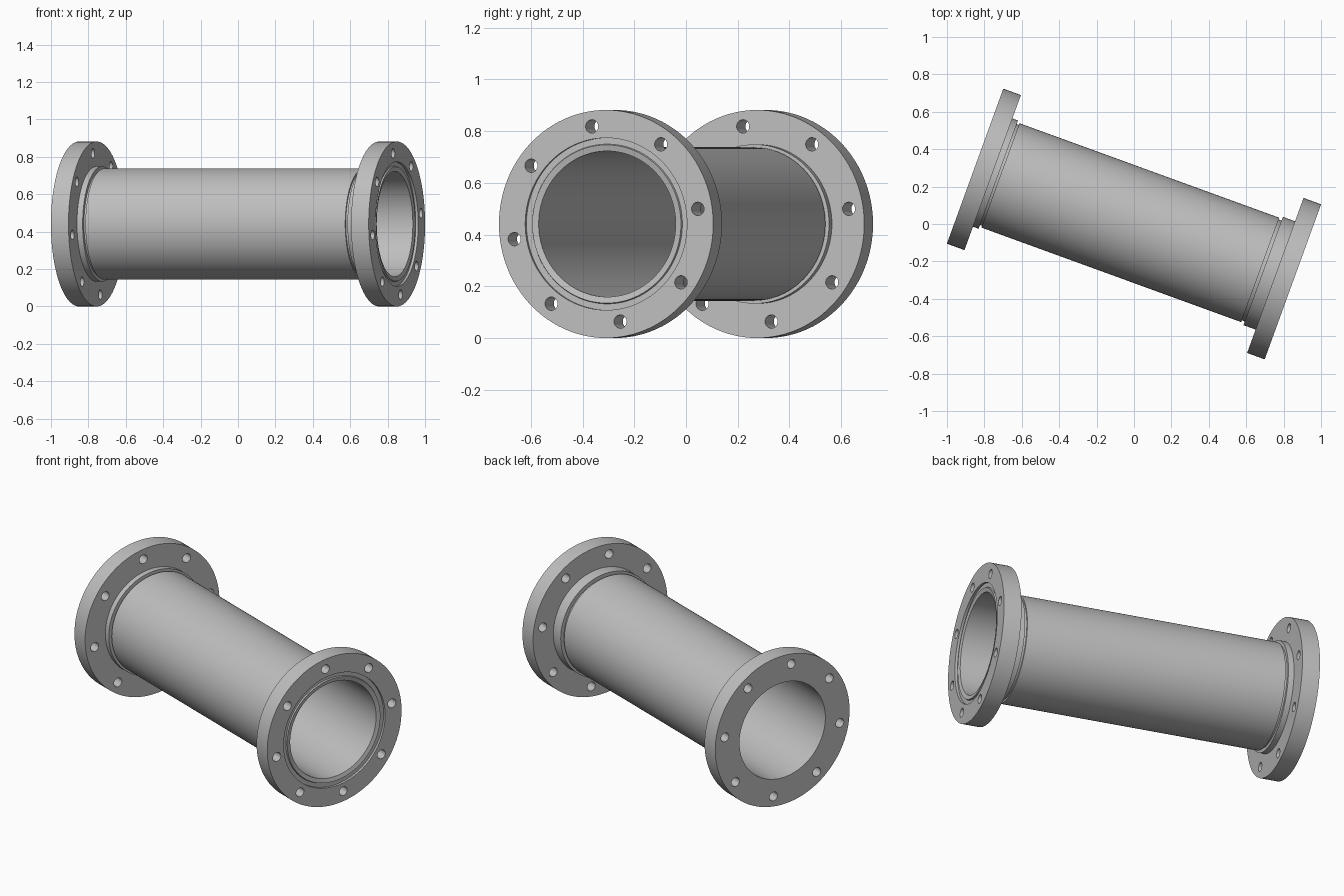
import bpy, bmesh, math
from mathutils import Matrix

default = bpy.data.objects.get("Cube")
if default:
    bpy.data.objects.remove(default, do_unlink=True)

SEGMENTS = 96
RADIUS = 0.441       # flange outer radius
BORE = 0.282
END = 0.904          # half length along the axis
THICK = 0.1          # flange thickness
PLACE = Matrix.Translation((0, 0, RADIUS)) @ Matrix.Rotation(math.radians(-20), 4, "Z")

steel = bpy.data.materials.new("light grey steel")
steel.use_nodes = True
steel.diffuse_color = (0.52, 0.52, 0.52, 1)
steel.node_tree.nodes["Principled BSDF"].inputs["Base Color"].default_value = steel.diffuse_color


def make_object(name, bm):
    bmesh.ops.recalc_face_normals(bm, faces=bm.faces)
    mesh = bpy.data.meshes.new(name)
    bm.to_mesh(mesh)
    bm.free()
    mesh.materials.append(steel)
    obj = bpy.data.objects.new(name, mesh)
    bpy.context.collection.objects.link(obj)
    obj.matrix_world = PLACE
    return obj


def lathe(name, profile):
    """Turn a closed (axial, radius) profile around the local x axis."""
    bm = bmesh.new()
    rings = []
    for k in range(SEGMENTS):
        a = math.tau * k / SEGMENTS
        rings.append([bm.verts.new((s, r * math.cos(a), r * math.sin(a))) for s, r in profile])
    n = len(profile)
    for k, ring in enumerate(rings):
        after = rings[(k + 1) % SEGMENTS]
        for i in range(n):
            j = (i + 1) % n
            bm.faces.new((ring[i], ring[j], after[j], after[i]))
    return make_object(name, bm)


def smooth(obj):
    bpy.ops.object.select_all(action="DESELECT")
    obj.select_set(True)
    bpy.context.view_layer.objects.active = obj
    bpy.ops.object.shade_smooth_by_angle(angle=math.radians(30))


def drill_bolt_holes(flange, side):
    """Cut eight evenly spaced through holes in a flange."""
    bm = bmesh.new()
    for k in range(8):
        spot = (Matrix.Rotation(math.radians(8.8 + 45 * k), 4, "X")
                @ Matrix.Translation((side * (END - THICK / 2), 0.382, 0))
                @ Matrix.Rotation(math.pi / 2, 4, "Y"))
        bmesh.ops.create_cone(bm, cap_ends=True, segments=24, radius1=0.026,
                              radius2=0.026, depth=THICK * 1.5, matrix=spot)
    cutter = make_object("bolt_hole_cutter", bm)
    cutter.hide_render = True
    bpy.context.view_layer.objects.active = flange
    cut = flange.modifiers.new("bolt_holes", "BOOLEAN")
    cut.operation = "DIFFERENCE"
    cut.solver = "EXACT"
    cut.object = cutter
    bpy.ops.object.modifier_apply(modifier=cut.name)
    bpy.data.objects.remove(cutter, do_unlink=True)


# Pipe, with a narrow weld groove turned at each end
GROOVE, PIPE, COLLAR = 0.287, 0.297, 0.308
pipe = lathe("pipe", [
    (-0.772, BORE), (-0.772, GROOVE), (-0.76, GROOVE), (-0.76, PIPE),
    (0.718, PIPE), (0.718, GROOVE), (0.735, GROOVE), (0.735, BORE)])
smooth(pipe)

# Flat flange with a short collar
inner = END - THICK
right_flange = lathe("right_flange", [
    (-END, BORE), (-END, RADIUS), (-inner, RADIUS),
    (-inner, COLLAR), (-0.772, COLLAR), (-0.772, BORE)])

# Sealing flange with a longer collar, a face recess and a knife edge
left_flange = lathe("left_flange", [
    (0.735, BORE), (0.735, COLLAR), (inner, COLLAR), (inner, RADIUS),
    (END, RADIUS), (END, 0.333), (END - 0.014, 0.333),
    (END - 0.014, 0.309), (END - 0.006, 0.306), (END - 0.012, BORE)])

for flange, side in ((right_flange, -1), (left_flange, 1)):
    drill_bolt_holes(flange, side)
    smooth(flange)
